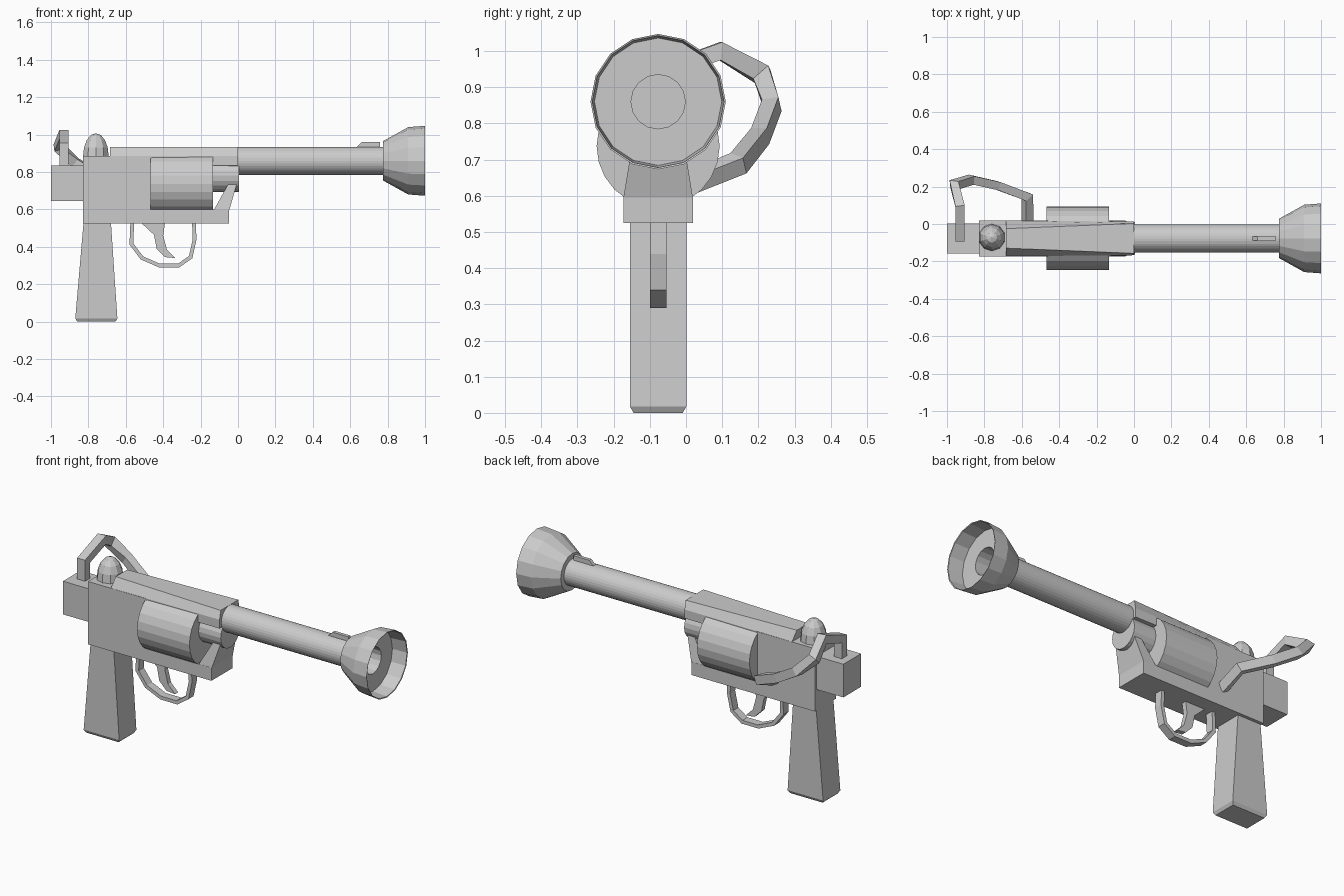
import bpy
import bmesh
import math
from mathutils import Vector, Matrix

cube = bpy.data.objects.get("Cube")
if cube:
    bpy.data.objects.remove(cube, do_unlink=True)

grey = bpy.data.materials.new("plain grey")
grey.use_nodes = True
GREY = (0.6, 0.6, 0.6, 1)
grey.diffuse_color = GREY
grey.node_tree.nodes["Principled BSDF"].inputs["Base Color"].default_value = GREY

MID = -0.077      # y of the centre plane
BORE = 0.86       # height of the barrel axis


def finish(name, bm):
    bmesh.ops.recalc_face_normals(bm, faces=bm.faces[:])
    mesh = bpy.data.meshes.new(name)
    bm.to_mesh(mesh)
    bm.free()
    mesh.materials.append(grey)
    obj = bpy.data.objects.new(name, mesh)
    bpy.context.collection.objects.link(obj)
    return obj


def bridge(bm, a, b):
    for i in range(len(a)):
        j = (i + 1) % len(a)
        bm.faces.new((a[i], a[j], b[j], b[i]))


def loft(name, rings):
    """Skin a row of matching rings and cap both ends."""
    bm = bmesh.new()
    rows = [[bm.verts.new(p) for p in ring] for ring in rings]
    for a, b in zip(rows, rows[1:]):
        bridge(bm, a, b)
    bm.faces.new(rows[0])
    bm.faces.new(rows[-1])
    return finish(name, bm)


def rect(x0, x1, half, z):
    return [(x0, MID - half, z), (x1, MID - half, z), (x1, MID + half, z), (x0, MID + half, z)]


def block(name, x0, x1, half, z0, z1):
    return loft(name, [rect(x0, x1, half, z0), rect(x0, x1, half, z1)])


def lathe(name, profile, z, sides):
    """Turn (x, radius) points about a line along x."""
    turn = [math.tau * i / sides for i in range(sides)]
    return loft(name, [[(x, MID + r * math.sin(t), z + r * math.cos(t)) for t in turn]
                       for x, r in profile])


def plate(name, outline, half):
    """Extrude an (x, z) outline across the centre plane."""
    return loft(name, [[(x, MID + s * half, z) for x, z in outline] for s in (-1, 1)])


def sweep(name, points, across, wide, thick):
    """Rectangular bar along a path, mitred at each bend."""
    pts = [Vector(p) for p in points]
    side = Vector(across)
    rings = []
    for i, p in enumerate(pts):
        before = (p - pts[i - 1]).normalized() if i else None
        after = (pts[i + 1] - p).normalized() if i < len(pts) - 1 else None
        if before is None:
            before = after
        if after is None:
            after = before
        along = (before + after).normalized()
        stretch = 1 / max(0.6, along.dot(before))
        side = (side - along * side.dot(along)).normalized()
        up = along.cross(side)
        rings.append([p + side * a * wide / 2 + up * b * thick * stretch / 2
                      for a, b in ((-1, -1), (1, -1), (1, 1), (-1, 1))])
    return loft(name, rings)


# Frame and grip
block("rear_frame", -0.83, -0.46, 0.096, 0.525, 0.885)
block("lower_frame", -0.47, -0.047, 0.096, 0.525, 0.6)
block("rear_block", -1.0, -0.82, 0.08, 0.645, 0.835)
loft("grip", [rect(-0.86, -0.655, 0.068, 0), rect(-0.87, -0.645, 0.078, 0.018),
              rect(-0.825, -0.68, 0.078, 0.54)])

# Top strap, narrower along its upper rear edge
strap_sections = [(-0.685, 0.095, 0.052), (0.0, 0.09, 0.08)]
loft("top_strap", [[(x, MID - low, 0.835), (x, MID + low, 0.835), (x, MID + low, 0.885),
                    (x, MID + top, 0.935), (x, MID - top, 0.935), (x, MID - low, 0.885)]
                   for x, low, top in strap_sections])

# Front support under the rod
loft("front_support", [rect(-0.13, -0.047, 0.096, 0.595), rect(-0.05, -0.005, 0.072, 0.74)])

# Turned parts
lathe("drum", [(-0.467, 0.17), (-0.135, 0.17)], 0.737, 24)
lathe("under_rod", [(-0.14, 0.087), (0.005, 0.087)], 0.78, 20)
lathe("barrel", [(-0.05, 0.075), (0.79, 0.075)], BORE, 32)
lathe("muzzle_bell", [(0.775, 0.07), (0.775, 0.105), (0.91, 0.18), (1.0, 0.187),
                      (0.998, 0.182), (0.91, 0.176), (0.91, 0.075), (0.795, 0.075)], BORE, 16)

# Front sight
plate("front_sight", [(0.625, 0.925), (0.66, 0.96), (0.76, 0.96), (0.76, 0.925)], 0.01)

# Domed knob
bm = bmesh.new()
bmesh.ops.create_uvsphere(bm, u_segments=10, v_segments=8, radius=1,
                          matrix=Matrix.Translation((-0.76, MID + 0.005, 0.885))
                          @ Matrix.Diagonal((0.072, 0.072, 0.122, 1)))
finish("domed_knob", bm)

# Trigger and its guard
plate("trigger", [(-0.52, 0.53), (-0.39, 0.53), (-0.4, 0.46), (-0.38, 0.385),
                  (-0.335, 0.34), (-0.39, 0.345), (-0.435, 0.39), (-0.45, 0.465)], 0.014)
guard = [(-0.565, 0.54), (-0.57, 0.415), (-0.513, 0.34), (-0.42, 0.3),
         (-0.317, 0.3), (-0.253, 0.345), (-0.232, 0.44), (-0.236, 0.54)]
sweep("trigger_guard", [(x, MID, z) for x, z in guard], (0, 1, 0), 0.046, 0.02)

# Side loop from the rear block round to the left of the frame
sweep("side_loop", [(-0.93, -0.07, 0.82), (-0.93, -0.07, 0.94), (-0.93, 0.095, 1.0),
                    (-0.96, 0.21, 0.935), (-0.87, 0.237, 0.85), (-0.73, 0.205, 0.765),
                    (-0.57, 0.145, 0.69), (-0.57, 0.01, 0.635)], (1, 0, 0), 0.05, 0.045)
